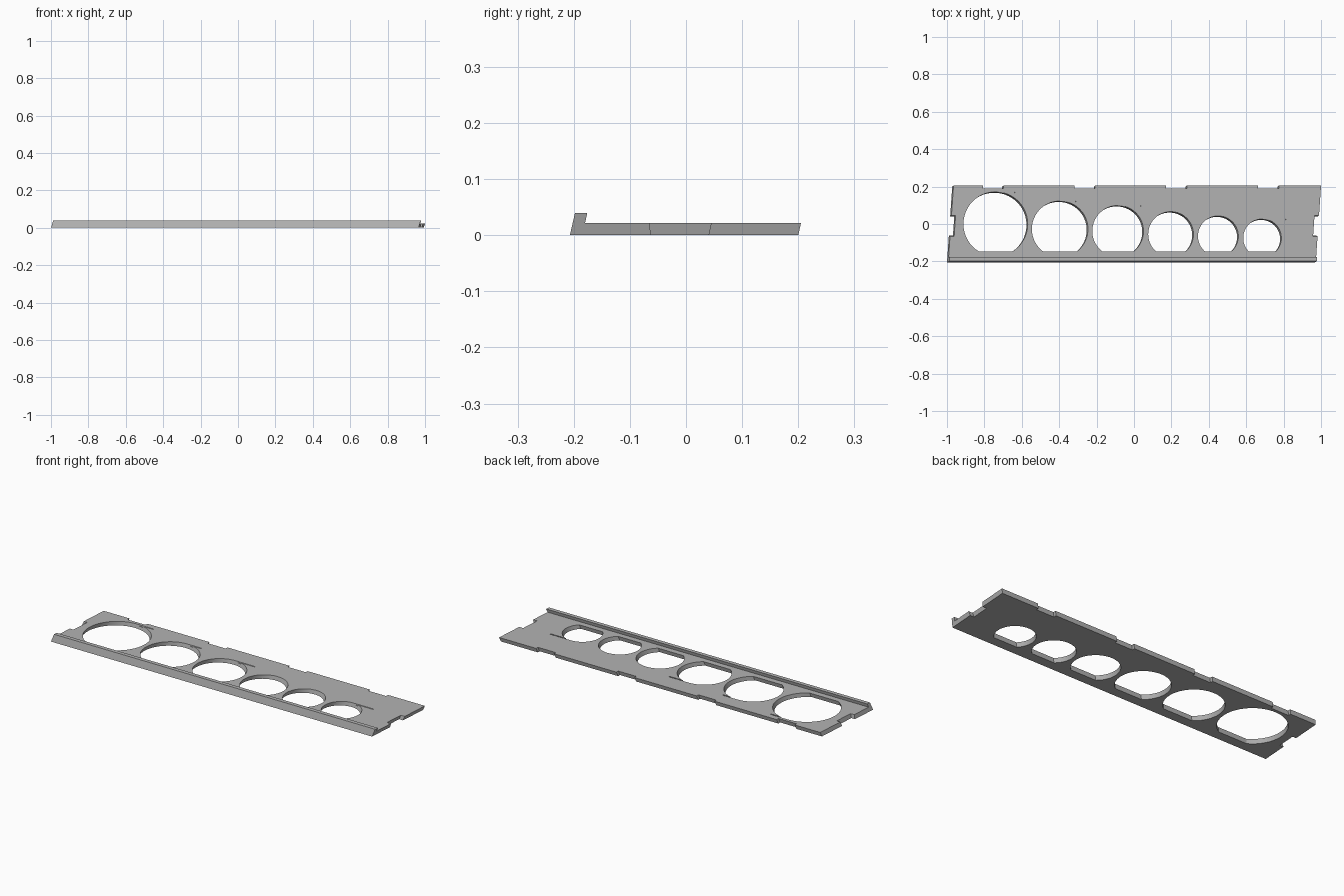
import bpy, bmesh, math

if "Cube" in bpy.data.objects:
    bpy.data.objects.remove(bpy.data.objects["Cube"])

# Everything leans slightly: x and y shift with height
LEAN_X, LEAN_Y = 0.32, 0.23
PLATE, LIP = 0.022, 0.04
FRONT, BACK = -0.207, 0.2

grey = bpy.data.materials.new("plain grey")
grey.diffuse_color = (0.45, 0.45, 0.45, 1)
grey.use_nodes = True
grey.node_tree.nodes["Principled BSDF"].inputs["Base Color"].default_value = grey.diffuse_color


def prism(name, low, z0, z1, high=None):
    """Leaning solid between a lower and an upper outline."""
    bm = bmesh.new()
    rings = []
    for pts, z in ((low, z0), (high or low, z1)):
        rings.append([bm.verts.new((x + LEAN_X * z, y + LEAN_Y * z, z)) for x, y in pts])
    n = len(low)
    bm.faces.new(rings[0][::-1])
    bm.faces.new(rings[1])
    for i in range(n):
        j = (i + 1) % n
        bm.faces.new((rings[0][i], rings[0][j], rings[1][j], rings[1][i]))
    bmesh.ops.recalc_face_normals(bm, faces=bm.faces)
    me = bpy.data.meshes.new(name)
    bm.to_mesh(me)
    bm.free()
    me.materials.append(grey)
    ob = bpy.data.objects.new(name, me)
    bpy.context.collection.objects.link(ob)
    return ob


def box(x0, x1, y0, y1):
    return [(x0, y0), (x1, y0), (x1, y1), (x0, y1)]


def skew(x, y):
    """Shift x along the slanted short ends."""
    return x + 0.069 * (y - FRONT)


def left(y):
    return skew(-1.0, y)


def right(y):
    return skew(0.965, y)


# Full-height block with slanted ends
body = prism("slotted_plate", [(left(FRONT), FRONT), (right(FRONT), FRONT),
                               (right(BACK), BACK), (left(BACK), BACK)], 0, LIP)
cutters = []

# Step that leaves the raised lip along the front
cutters.append(prism("step_cutter", box(-1.2, 1.2, -0.185, 0.4), PLATE, 0.08))

# Round holes with a shared flat front side: centre x, centre y, radius, slit end
FLAT = -0.153
HOLES = [(-0.747, -0.005, 0.172, -0.643), (-0.403, -0.032, 0.15, -0.317),
         (-0.093, -0.043, 0.137, 0.03), (0.19, -0.06, 0.121, None),
         (0.443, -0.07, 0.108, None), (0.679, -0.08, 0.102, 0.806)]
for cx, cy, r, end in HOLES:
    a = math.asin((FLAT - cy) / r)
    sweep = math.pi - 2 * a
    pts = [(cx + r * math.cos(a + sweep * i / 56), cy + r * math.sin(a + sweep * i / 56))
           for i in range(57)]
    cutters.append(prism("hole_cutter", pts, -0.02, 0.06))
    if end:  # fine groove running off the back of the hole
        cutters.append(prism("groove_cutter", box(cx, end, cy + r - 0.006, cy + r), 0.016, 0.06))

# Notches along the back edge
for x0 in (-0.815, -0.325, 0.165, 0.657):
    cutters.append(prism("back_notch_cutter", box(x0, x0 + 0.11, 0.184, 0.3), -0.02, 0.06))

# Notches in both short ends, flaring towards the top
for edge, inner, outer in ((left, 0.022, -0.1), (right, -0.024, 0.1)):
    def outline(y0, y1):
        return [(edge(y0) + inner, y0), (edge(y0) + outer, y0),
                (edge(y1) + outer, y1), (edge(y1) + inner, y1)]
    cutters.append(prism("end_notch_cutter", outline(-0.062, 0.04), -0.001, 0.023,
                         outline(-0.071, 0.04)))

for c in cutters:
    m = body.modifiers.new("cut", 'BOOLEAN')
    m.operation, m.solver, m.object = 'DIFFERENCE', 'EXACT', c

# Bake the cuts and drop the cutters
deps = bpy.context.evaluated_depsgraph_get()
baked = bpy.data.meshes.new_from_object(body.evaluated_get(deps))
body.modifiers.clear()
body.data = baked
for c in cutters:
    bpy.data.objects.remove(c)

bpy.context.view_layer.objects.active = body
body.select_set(True)
bpy.ops.object.shade_smooth_by_angle(angle=math.radians(30))
